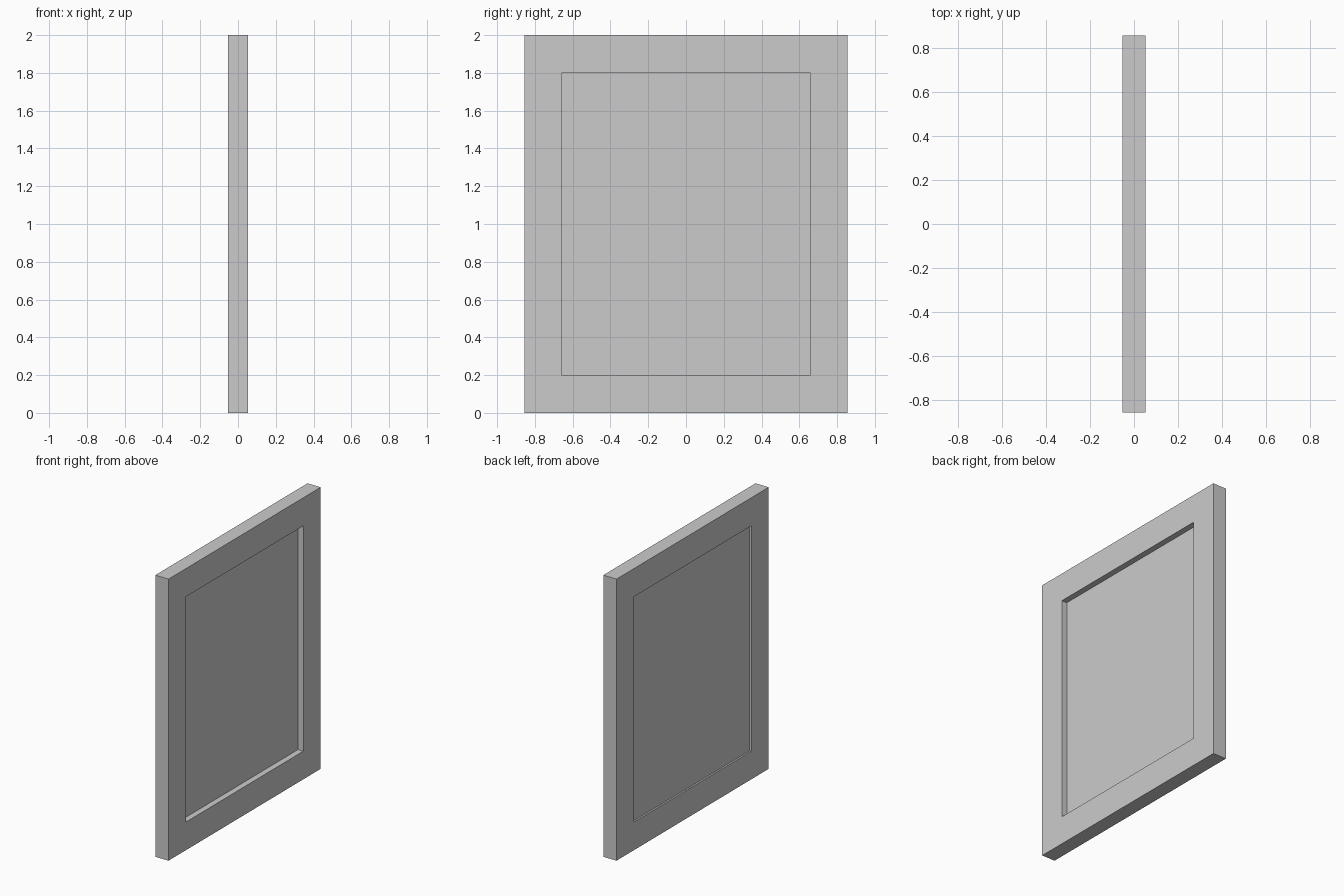
import bpy
import bmesh

if "Cube" in bpy.data.objects:
    bpy.data.objects.remove(bpy.data.objects["Cube"])

HALF_T = 0.052             # half thickness of the frame
OUTER = (0.854, 0.0, 2.0)  # half width, bottom, top
INNER = (0.658, 0.2, 1.8)


def loop(bm, rect, x):
    w, lo, hi = rect
    return [bm.verts.new((x, y, z)) for y, z in ((-w, lo), (w, lo), (w, hi), (-w, hi))]


def finish(bm, name):
    bmesh.ops.recalc_face_normals(bm, faces=bm.faces[:])
    mesh = bpy.data.meshes.new(name)
    bm.to_mesh(mesh)
    bm.free()
    obj = bpy.data.objects.new(name, mesh)
    bpy.context.collection.objects.link(obj)
    return obj


# Frame: a rectangular ring of four loops joined front, back, inside and outside
bm = bmesh.new()
rings = [loop(bm, OUTER, -HALF_T), loop(bm, OUTER, HALF_T),
         loop(bm, INNER, HALF_T), loop(bm, INNER, -HALF_T)]
for a, b in zip(rings, rings[1:] + rings[:1]):
    for i in range(4):
        j = (i + 1) % 4
        bm.faces.new((a[i], a[j], b[j], b[i]))
finish(bm, "frame")

# Inset panel: deep recess on the +x side, shallow on the -x side
bm = bmesh.new()
back = loop(bm, INNER, -0.040)
face = loop(bm, INNER, 0.010)
bm.faces.new(back)
bm.faces.new(face)
for i in range(4):
    j = (i + 1) % 4
    bm.faces.new((back[i], back[j], face[j], face[i]))
finish(bm, "panel")
